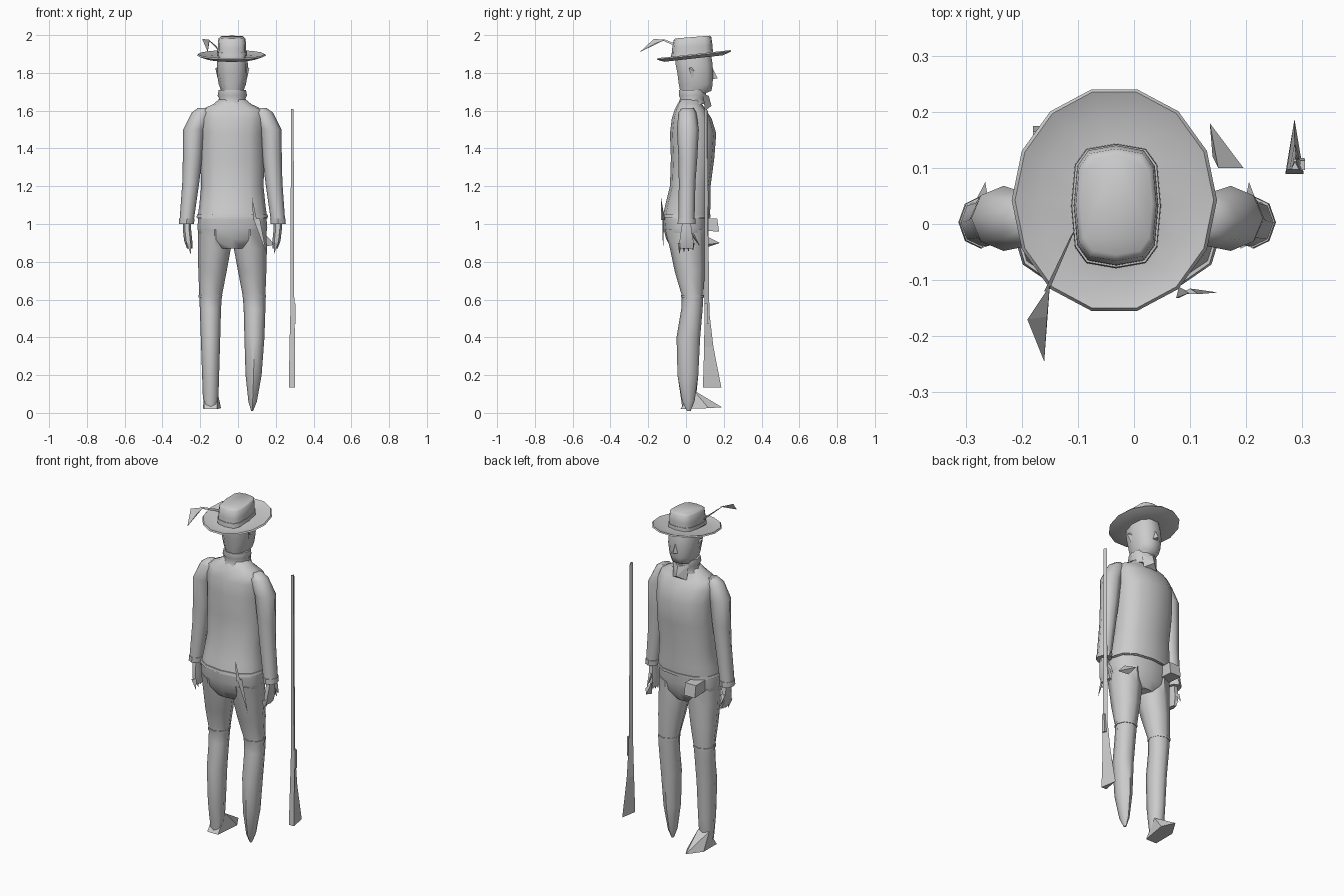
import bpy, bmesh, math
from mathutils import Vector

CX = -0.03  # body centre line


def finish(name, bm, smooth=True):
    bmesh.ops.recalc_face_normals(bm, faces=bm.faces)
    me = bpy.data.meshes.new(name)
    bm.to_mesh(me)
    bm.free()
    ob = bpy.data.objects.new(name, me)
    bpy.context.collection.objects.link(ob)
    if smooth:
        bpy.ops.object.select_all(action='DESELECT')
        ob.select_set(True)
        bpy.context.view_layer.objects.active = ob
        bpy.ops.object.shade_smooth_by_angle(angle=math.radians(50))
    return ob


def loft(name, rings, n=10, p=1.0, phase=0.0, tilt=0.0, closed=False, smooth=True):
    """Rings are (z, x0, x1, y0, y1); p < 1 squares the section; tilt raises z with y."""
    bm = bmesh.new()
    loops = []
    for z, x0, x1, y0, y1 in rings:
        loop = []
        for i in range(n):
            a = phase + 2 * math.pi * i / n
            c, s = math.cos(a), math.sin(a)
            x = (x0 + x1) / 2 + (x1 - x0) / 2 * math.copysign(abs(c) ** p, c)
            y = (y0 + y1) / 2 + (y1 - y0) / 2 * math.copysign(abs(s) ** p, s)
            loop.append(bm.verts.new((x, y, z + tilt * (y - 0.04))))
        loops.append(loop)
    pairs = list(zip(loops, loops[1:]))
    if closed:
        pairs.append((loops[-1], loops[0]))
    for a, b in pairs:
        for i in range(n):
            j = (i + 1) % n
            bm.faces.new((a[i], a[j], b[j], b[i]))
    if not closed:
        bm.faces.new(loops[0][::-1])
        bm.faces.new(loops[-1])
    return finish(name, bm, smooth)


def side(rings, s):
    """Place rings with x measured outward from the centre line on side s."""
    return [(z, *sorted((CX + s * a, CX + s * b)), c, d) for z, a, b, c, d in rings]


def hull(name, points):
    bm = bmesh.new()
    for p in points:
        bm.verts.new(p)
    bmesh.ops.convex_hull(bm, input=bm.verts)
    return finish(name, bm, False)


def spike(name, a, b, r):
    """Thin three-sided finger from a to b."""
    a, b = Vector(a), Vector(b)
    hull(name, [a + Vector((r, 0, 0)), a + Vector((-r, r, 0)), a + Vector((-r, -r, 0)), b])


# Coat
loft("coat", side([
    (1.03, -.185, .185, -.125, .125), (1.10, -.175, .175, -.11, .13),
    (1.20, -.165, .165, -.085, .13), (1.35, -.17, .17, -.08, .15),
    (1.48, -.168, .168, -.085, .16), (1.56, -.175, .175, -.075, .135),
    (1.605, -.165, .165, -.06, .105), (1.635, -.10, .10, -.045, .085),
    (1.66, -.07, .07, -.03, .085)], 1), n=12, p=.85)
loft("belt", side([(1.035, -.19, .19, -.13, .13), (1.05, -.186, .186, -.128, .131)], 1), n=12, p=.85)

# Breeches seat
loft("seat_of_breeches", side([
    (1.04, -.18, .18, -.125, .12), (.98, -.185, .185, -.12, .115),
    (.92, -.175, .175, -.105, .105), (.87, -.10, .10, -.075, .08)], 1), n=12, p=.85)

for s, tag in ((-1, "left"), (1, "right")):
    # Sleeves
    loft(tag + "_sleeve", side([
        (1.615, .13, .18, -.02, .04), (1.59, .11, .215, -.04, .055),
        (1.50, .145, .26, -.048, .068), (1.35, .16, .262, -.04, .06),
        (1.22, .175, .265, -.038, .05), (1.01, .205, .28, -.04, .045)], s), n=8)
    # Hands with fingers
    loft(tag + "_hand", side([
        (1.02, .22, .262, -.02, .025), (.97, .218, .262, -.03, .035),
        (.91, .212, .255, -.04, .045), (.87, .212, .24, -.035, .045)], s), n=6)
    for k in range(4):
        y = -.032 + k * .022
        spike(tag + "_finger", (CX + s * .232, y, .90), (CX + s * .22, y * 1.1, .84 + .006 * k), .012)
    spike(tag + "_thumb", (CX + s * .24, .03, .95), (CX + s * .235, .075, .88), .012)
    # Cuffs
    loft(tag + "_cuff", side([(1.0, .203, .283, -.044, .05), (1.03, .2, .281, -.043, .05)], s), n=8)

# Legs and knee bands
thigh = [(.97, .01, .18, -.11, .105), (.87, .008, .183, -.085, .10),
         (.75, .03, .18, -.06, .10), (.62, .055, .175, -.022, .092)]
loft("left_leg", side(thigh + [(.55, .06, .172, -.025, .088), (.40, .064, .167, -.05, .075),
     (.20, .07, .16, -.045, .065), (.10, .073, .157, -.03, .055), (.03, .08, .15, -.02, .04)], -1), n=8)
loft("right_leg", side(thigh + [(.55, .06, .175, -.025, .088), (.40, .064, .17, -.05, .075),
     (.20, .07, .155, -.045, .065), (.06, .085, .13, -.02, .045), (.01, .10, .11, .005, .025)], 1), n=8)
for s, tag in ((-1, "left"), (1, "right")):
    loft(tag + "_knee_band", side([(.61, .054, .178, -.026, .095), (.625, .053, .178, -.028, .096)], s), n=8)

# Single visible shoe
hull("left_shoe", [(-.18, -.03, .02), (-.11, -.03, .02), (-.18, .04, .12), (-.11, .04, .12),
                   (-.185, .10, .025), (-.09, .12, .025), (-.13, .19, .03)])

# Head, nose and ears
loft("head", side([
    (1.64, -.05, .05, -.02, .08), (1.69, -.055, .055, -.03, .10),
    (1.705, -.06, .06, -.035, .138), (1.74, -.072, .072, -.042, .145),
    (1.80, -.082, .082, -.05, .147), (1.85, -.082, .082, -.06, .145),
    (1.90, -.075, .075, -.06, .135)], 1), n=10, p=.85)
hull("nose", [(CX, .14, 1.825), (CX - .02, .135, 1.765), (CX + .02, .135, 1.765), (CX, .168, 1.772)])
for s, tag in ((-1, "left"), (1, "right")):
    x = CX + s * .078
    hull(tag + "_ear", [(x, .03, 1.83), (x, .03, 1.77), (x + s * .012, .015, 1.825), (x, .06, 1.80)])

# Collar and neckcloth
loft("collar", side([
    (1.635, -.085, .085, -.045, .105), (1.665, -.07, .07, -.035, .105),
    (1.68, -.078, .078, -.042, .11), (1.71, -.072, .072, -.04, .108)], 1), n=10)
hull("neckcloth", [(CX - .05, .09, 1.685), (CX + .05, .09, 1.685), (CX - .045, .10, 1.60),
                   (CX + .045, .10, 1.60), (CX, .135, 1.625), (CX, .12, 1.68)])

# Hat with tilted brim
loft("hat_crown", [(1.885, -.108, .044, -.075, .138), (1.94, -.107, .043, -.073, .14),
                   (1.982, -.104, .04, -.066, .134), (1.99, -.095, .032, -.055, .125)],
     n=12, p=.6, tilt=.08)
loft("hat_band", [(1.895, -.112, .048, -.079, .143), (1.915, -.111, .047, -.077, .142)],
     n=12, p=.6, tilt=.08)
loft("hat_brim", [(1.878, -.10, .04, -.06, .13), (1.876, -.17, .10, -.12, .20),
                  (1.892, -.218, .148, -.16, .245), (1.899, -.212, .142, -.155, .24),
                  (1.886, -.17, .10, -.12, .20), (1.892, -.10, .04, -.06, .13)],
     n=14, tilt=.11, closed=True)

# Feather: thin quill, then drooping vane
hull("feather_quill", [(-.105, -.01, 1.925), (-.112, -.02, 1.94), (-.11, -.02, 1.925),
                       (-.152, -.12, 1.97), (-.16, -.12, 1.98)])
hull("feather_vane", [(-.15, -.11, 1.975), (-.19, -.17, 1.98), (-.155, -.165, 1.955), (-.16, -.245, 1.91)])

# Long gun: three-sided stock and barrel, ramrod and lock
loft("gun_stock", [(.135, .267, .305, .057, .187), (.35, .27, .303, .08, .145),
                   (.52, .275, .302, .088, .125), (.62, .277, .299, .09, .122),
                   (1.2, .278, .297, .09, .117), (1.61, .279, .295, .092, .112)],
     n=3, phase=math.pi / 2, smooth=False)
loft("ramrod", [(.65, .284, .29, .114, .12), (1.6, .284, .29, .11, .116)], n=4, smooth=False)
loft("gun_lock", [(.47, .29, .305, .095, .12), (.58, .295, .306, .095, .115)],
     n=4, p=.5, phase=math.pi / 4, smooth=False)

# Belt pouch, pistol butt and back dagger
hull("belt_pouch", [(x, y, z) for x in (-.18, -.11) for y, z in
                    ((.08, 1.03), (.165, 1.03), (.08, .965), (.175, .96))])
hull("pistol_butt", [(.135, .18, .90), (.195, .10, .89), (.15, .10, .94), (.14, .12, .88)])
hull("dagger_sheath", [(.08, -.125, 1.03), (.115, -.125, 1.03), (.10, -.115, 1.03), (.15, -.122, .845)])
spike("dagger_hilt", (.09, -.122, 1.02), (.075, -.132, 1.14), .01)
